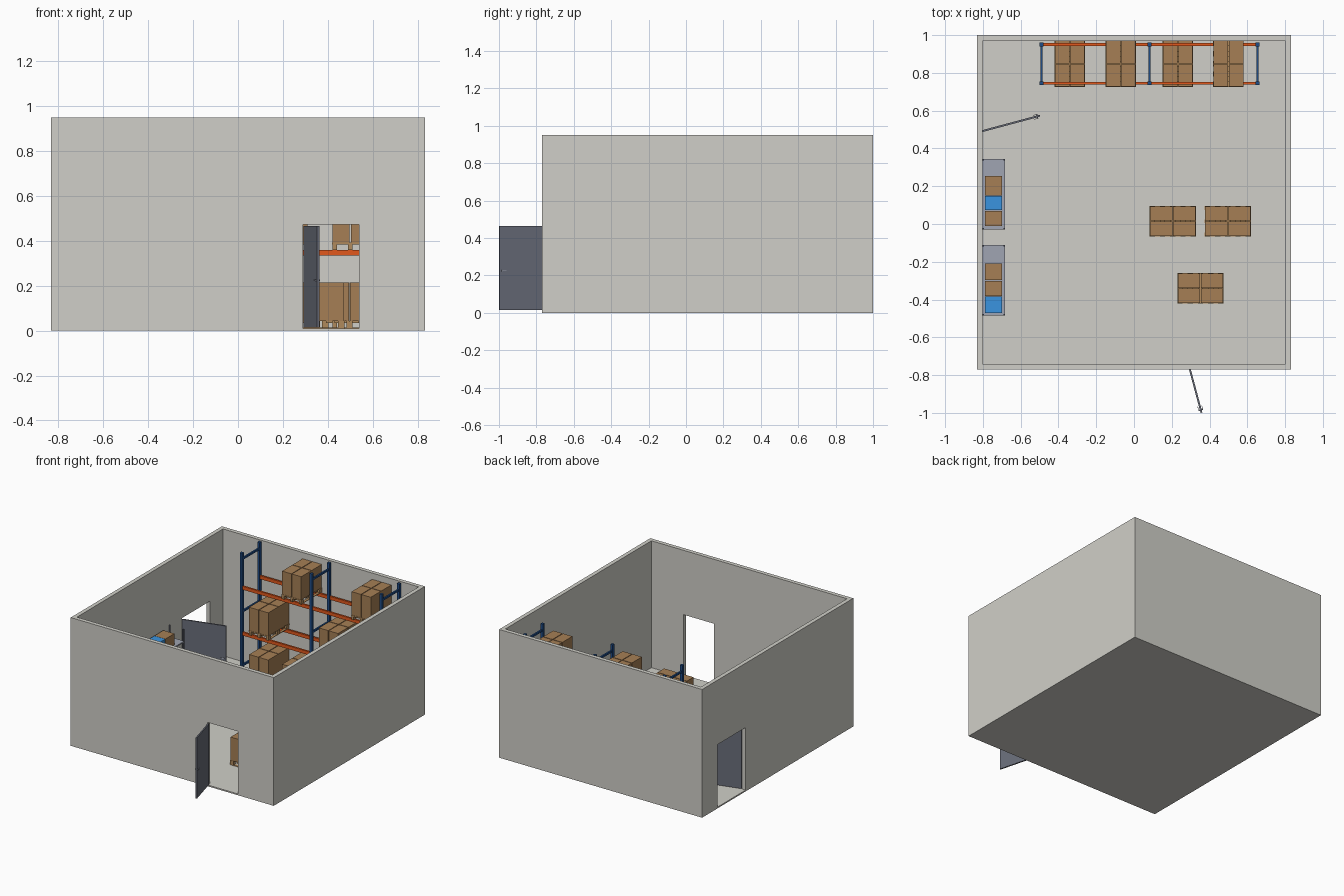
import bpy, bmesh, math
from mathutils import Matrix, Vector

cube = bpy.data.objects.get("Cube")
if cube:
    bpy.data.objects.remove(cube, do_unlink=True)


def material(name, hex_color):
    rgb = [int(hex_color[i:i + 2], 16) / 255 for i in (0, 2, 4)]
    col = [((c + 0.055) / 1.055) ** 2.4 for c in rgb] + [1]
    m = bpy.data.materials.new(name)
    m.use_nodes = True
    m.diffuse_color = col
    m.node_tree.nodes["Principled BSDF"].inputs["Base Color"].default_value = col
    return m


WALL = material("wall_plaster", "d0cfc8")
DOOR = material("door_grey", "686c78")
BLUE = material("rack_blue", "1f4c86")
ORANGE = material("beam_orange", "e2581c")
CARD = material("cardboard", "a67f55")
WOOD = material("pallet_wood", "b08a5c")
STEEL = material("shelf_steel", "a0a5b2")
BIN = material("bin_blue", "3a94e0")


def span(x0, x1, y0, y1, z0, z1):
    """Box given by its limits, as (centre, size)."""
    return (Vector((x0 + x1, y0 + y1, z0 + z1)) / 2, (x1 - x0, y1 - y0, z1 - z0))


def boxes_mesh(name, boxes, mat):
    bm = bmesh.new()
    for centre, size in boxes:
        bmesh.ops.create_cube(bm, size=1, matrix=Matrix.Translation(centre)
                              @ Matrix.Diagonal((*size, 1)))
    me = bpy.data.meshes.new(name)
    bm.to_mesh(me)
    bm.free()
    me.materials.append(mat)
    return me


def place(name, me, loc=(0, 0, 0), angle=0):
    ob = bpy.data.objects.new(name, me)
    ob.location = loc
    ob.rotation_euler.z = angle
    bpy.context.collection.objects.link(ob)
    return ob


def make(name, boxes, mat, loc=(0, 0, 0), angle=0):
    return place(name, boxes_mesh(name, boxes, mat), loc, angle)


# Room: open-topped shell with two doorways cut out
FLOOR, X, Y0, Y1, T = 0.01, 0.832, -0.77, 1.0, 0.03
room = make("room_shell", [span(-X, X, Y0, Y1, 0, 0.95)], WALL)
cuts = [
    ("room_cutter", span(-X + T, X - T, Y0 + T, Y1 - T, FLOOR, 1.2)),
    ("front_doorway_cutter", span(0.29, 0.54, Y0 - 0.1, Y0 + 0.1, FLOOR, 0.473)),
    ("side_doorway_cutter", span(-X - 0.1, -X + 0.1, 0.49, 0.82, FLOOR, 0.473)),
]
bpy.context.view_layer.objects.active = room
for name, box in cuts:
    cutter = make(name, [box], WALL)
    cutter.hide_render = True
    mod = room.modifiers.new(name, "BOOLEAN")
    mod.operation, mod.solver, mod.object = "DIFFERENCE", "EXACT", cutter
    bpy.ops.object.modifier_apply(modifier=name)
    bpy.data.objects.remove(cutter, do_unlink=True)


# Doors: leaf starting at the hinge, with a lever handle on both faces
def door(name, hinge, length, angle):
    make(name, [span(0, length, -0.005, 0.005, 0.005, 0.455)], DOOR, hinge, angle)
    parts = []
    for s in (-1, 1):
        parts.append((Vector((length - 0.015, s * 0.008, 0.215)), (0.006, 0.008, 0.006)))
        parts.append((Vector((length - 0.024, s * 0.011, 0.215)), (0.024, 0.003, 0.005)))
    make(name + "_handles", parts, STEEL, hinge, angle)


door("front_door", (0.296, Y0, FLOOR), 0.237, math.radians(-75))
door("side_door", (-X + T, 0.492, FLOOR), 0.315, math.radians(15))

# Pallet load: runners and deck boards under four cartons, long side on x
L, W, DECK, TOP = 0.245, 0.162, 0.033, 0.205
pallet_parts = [(Vector((0, y, 0.002)), (L, 0.02, 0.004)) for y in (-0.07, 0, 0.07)]
pallet_parts += [(Vector((x, y, 0.014)), (0.028, 0.02, 0.02))
                 for x in (-0.108, 0, 0.108) for y in (-0.07, 0, 0.07)]
pallet_parts += [(Vector((x * 0.054, 0, 0.0285)), (0.028, W, 0.009)) for x in range(-2, 3)]
pallet_mesh = boxes_mesh("pallet", pallet_parts, WOOD)
carton_mesh = boxes_mesh("cartons", [
    (Vector((sx * L / 4, sy * W / 4, (DECK + TOP) / 2)),
     (L / 2 - 0.005, W / 2 - 0.005, TOP - DECK))
    for sx in (-1, 1) for sy in (-1, 1)], CARD)


def pallet_load(name, x, y, z, angle=0):
    place(name + "_pallet", pallet_mesh, (x, y, z), angle)
    place(name + "_cartons", carton_mesh, (x, y, z), angle)


for i, (x, y) in enumerate([(0.205, 0.015), (0.497, 0.015), (0.352, -0.34)]):
    pallet_load(f"floor_load_{i + 1}", x, y, FLOOR)

# Pallet rack: three braced frames and two beam levels
FRAMES, FRONT, BACK = (-0.49, 0.082, 0.654), 0.745, 0.95
LEVELS = (0.36, 0.70)
for i, x in enumerate(FRAMES):
    parts = [span(x - 0.01, x + 0.01, y - 0.01, y + 0.01, FLOOR, 0.945)
             for y in (FRONT, BACK)]
    parts += [span(x - 0.006, x + 0.006, FRONT, BACK, z, z + 0.014)
              for z in (0.1, 0.5, 0.89)]
    make(f"rack_frame_{i + 1}", parts, BLUE)
for i, z in enumerate(LEVELS):
    parts = [span(a + 0.01, b - 0.01, y - 0.007, y + 0.007, z - 0.025, z)
             for a, b in zip(FRAMES, FRAMES[1:]) for y in (FRONT, BACK)]
    make(f"rack_beams_{i + 1}", parts, ORANGE)

BAYS = (-0.34, -0.07, 0.232, 0.5)
rack_layout = [(FLOOR, (0, 1, 2, 3)), (LEVELS[0], (0, 2, 3)), (LEVELS[1], (1, 3))]
for level, (z, bays) in enumerate(rack_layout):
    for b in bays:
        pallet_load(f"rack_load_{level}_{b + 1}", BAYS[b], 0.848, z, math.pi / 2)


# Wall shelving: four posts, three shelves, a row of cartons and bins on each
def shelving(name, y0, y1, items):
    x0, x1 = -0.802, -0.682
    posts = [span(x, x + 0.008, y, y + 0.008, FLOOR, 0.48)
             for x in (x0, x1 - 0.008) for y in (y0, y1 - 0.008)]
    make(name + "_posts", posts, DOOR)
    shelves = (0.07, 0.23, 0.39)
    make(name + "_shelves", [span(x0, x1, y0, y1, z - 0.01, z) for z in shelves], STEEL)
    for kind, mat in (("cartons", CARD), ("bins", BIN)):
        make(f"{name}_{kind}", [span(-0.79, -0.70, a, b, z, z + 0.085)
                                for z in shelves for k, a, b in items if k == kind], mat)


shelving("back_shelving", -0.03, 0.345, [
    ("cartons", -0.01, 0.07), ("bins", 0.075, 0.148), ("cartons", 0.15, 0.255)])
shelving("front_shelving", -0.485, -0.11, [
    ("bins", -0.47, -0.385), ("cartons", -0.38, -0.302), ("cartons", -0.297, -0.21)])
